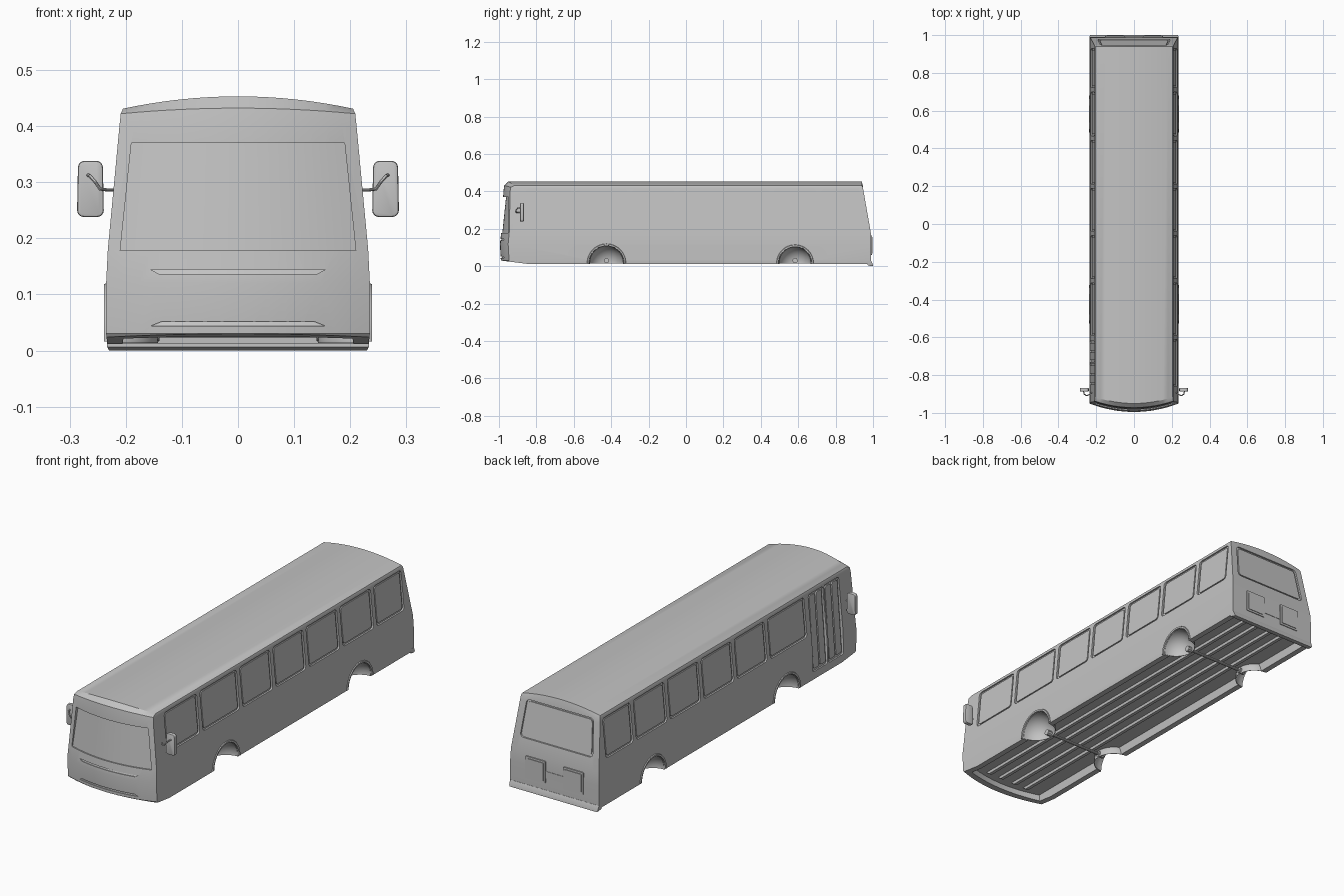
import bpy, bmesh, math
from mathutils import Matrix, Vector

cube = bpy.data.objects.get("Cube")
if cube:
    bpy.data.objects.remove(cube, do_unlink=True)

grey = bpy.data.materials.new("body_grey")
grey.use_nodes = True
COLOUR = (0.55, 0.55, 0.55, 1)
grey.diffuse_color = COLOUR
for node in grey.node_tree.nodes:
    if node.type == 'BSDF_PRINCIPLED':
        node.inputs["Base Color"].default_value = COLOUR

BOW = 0.8          # plan curvature of the front: y grows with BOW * x^2
made = []


def finish(name, bm):
    bmesh.ops.recalc_face_normals(bm, faces=bm.faces)
    mesh = bpy.data.meshes.new(name)
    bm.to_mesh(mesh)
    bm.free()
    mesh.materials.append(grey)
    ob = bpy.data.objects.new(name, mesh)
    bpy.context.scene.collection.objects.link(ob)
    made.append(ob)
    return ob


def slab(name, rows, bow_front=0, bow_back=0, cols=16):
    """Closed block from rows of (z, half width, front y, back y, crown)."""
    bm = bmesh.new()
    grids = []
    for end, bow in ((2, bow_front), (3, bow_back)):
        grid = []
        for row in rows:
            crown = row[4] if len(row) > 4 else 0
            line = []
            for i in range(cols + 1):
                u = 2 * i / cols - 1
                x = u * row[1]
                line.append(bm.verts.new((x, row[end] + bow * x * x, row[0] + crown * (1 - u * u))))
            grid.append(line)
        grids.append(grid)
        for a, b in zip(grid, grid[1:]):
            for i in range(cols):
                bm.faces.new((a[i], a[i + 1], b[i + 1], b[i]))
    front, back = grids
    for r in (0, -1):
        for i in range(cols):
            bm.faces.new((front[r][i], front[r][i + 1], back[r][i + 1], back[r][i]))
    for r in range(len(rows) - 1):
        for c in (0, -1):
            bm.faces.new((front[r][c], front[r + 1][c], back[r + 1][c], back[r][c]))
    return finish(name, bm)


def plate(name, a0, a1, b0, b1, radius, d0, d1, place, taper=0):
    """Rounded rectangle between two depths, set on a surface by place(a, b, depth)."""
    outline = []
    for k, (ca, cb) in enumerate(((a1 - radius, b1 - radius), (a0 + radius, b1 - radius),
                                  (a0 + radius, b0 + radius), (a1 - radius, b0 + radius))):
        for j in range(5):
            t = (k + j / 4) * math.pi / 2
            a, b = ca + radius * math.cos(t), cb + radius * math.sin(t)
            mid = (a0 + a1) / 2
            outline.append((mid + (a - mid) * (1 - taper * (b - b0) / (b1 - b0)), b))
    bm = bmesh.new()
    low, high = [[bm.verts.new(place(a, b, d)) for a, b in outline] for d in (d0, d1)]
    bm.faces.new(low)
    bm.faces.new(high)
    n = len(outline)
    for i in range(n):
        j = (i + 1) % n
        bm.faces.new((low[i], low[j], high[j], high[i]))
    return finish(name, bm)


def apply_modifiers(ob):
    bpy.context.view_layer.update()
    result = bpy.data.meshes.new_from_object(ob.evaluated_get(bpy.context.evaluated_depsgraph_get()))
    ob.modifiers.clear()
    ob.data = result


def cut(target, cutter):
    mod = target.modifiers.new("cut", 'BOOLEAN')
    mod.operation, mod.solver, mod.object = 'DIFFERENCE', 'EXACT', cutter
    apply_modifiers(target)
    made.remove(cutter)
    bpy.data.objects.remove(cutter, do_unlink=True)


def tube(name, points, radius):
    curve = bpy.data.curves.new(name, 'CURVE')
    curve.dimensions = '3D'
    curve.bevel_depth, curve.bevel_resolution, curve.use_fill_caps = radius, 3, True
    spline = curve.splines.new('POLY')
    spline.points.add(len(points) - 1)
    for p, co in zip(spline.points, points):
        p.co = (*co, 1)
    temp = bpy.data.objects.new(name, curve)
    bpy.context.scene.collection.objects.link(temp)
    bpy.context.view_layer.update()
    bm = bmesh.new()
    bm.from_mesh(temp.evaluated_get(bpy.context.evaluated_depsgraph_get()).to_mesh())
    bpy.data.objects.remove(temp, do_unlink=True)
    return finish(name, bm)


# Body shell
body = slab("body", [(.012, .233, -.975, .99), (.03, .235, -.99, .99), (.12, .235, -.995, .99),
                     (.18, .232, -.988, .988), (.40, .2113, -.976, .9494),
                     (.422, .209, -.972, .945, .01), (.431, .205, -.95, .94, .022)], BOW)
cut(body, slab("underside_cut", [(-.05, .215, -.96, .965), (.05, .2, -.95, .96)], BOW))
cut(body, slab("nose_cut", [(0, .3, -1.1, -.75), (.03, .3, -1.1, -.99)]))

# Windscreen recess and the two front slots
cut(body, slab("windscreen_cut", [(.178, .21, -1.1, -.982), (.37, .19, -1.1, -.962)], 0, BOW))
cut(body, slab("upper_slot_cut", [(.136, .14, -1.1, -.989), (.144, .155, -1.1, -.986)], 0, BOW))
cut(body, slab("lower_slot_cut", [(.044, .155, -1.1, -.986), (.052, .135, -1.1, -.98)], 0, BOW))


# Surface mappings
def side_wall(s):
    return lambda a, b, d: (s * (.232 - .094 * (b - .18) + d), a, b)


def door_plane(a, b, d):
    return (-(.235 - .0706 * (b - .06) + d), a, b)


def tail(a, b, d):
    return (a, .988 - .1755 * max(b - .18, 0) + d, b)


# Side windows: grooved recess with a pane inside
pillars = [-.87, -.6, -.3, -.05, .2, .455, .71, .94]
for s, label in ((1, "left"), (-1, "right")):
    for k, (y0, y1) in enumerate(zip(pillars, pillars[1:])):
        if s < 0 and k == 0:
            continue
        wall = side_wall(s)
        cut(body, plate("window_cut", y0 + .012, y1 - .012, .228, .414, .015, -.008, .05, wall))
        plate(f"{label}_window_{k}", y0 + .021, y1 - .021, .237, .405, .012, -.012, -.003, wall)

# Doors: two leaves with tall panes
for k, (y0, y1) in enumerate(((-.85, -.74), (-.73, -.62))):
    cut(body, plate("door_cut", y0, y1, .05, .412, .01, -.008, .05, door_plane))
    for h, mid in enumerate((y0 + .03, y1 - .03)):
        plate(f"door_{k}_pane_{h}", mid - .021, mid + .021, .062, .402, .01, -.012, -.002, door_plane)

# Rear window, rear boxes and rear lip
cut(body, plate("rear_window_cut", -.192, .192, .24, .412, .018, -.008, .06, tail, .08))
plate("rear_window", -.183, .183, .248, .404, .015, -.012, -.003, tail, .08)
for s in (-1, 1):
    plate("rear_box", s * .1 - .053, s * .1 + .053, .06, .165, .004, -.005, .006, tail)
    plate("rear_box_panel", s * .1 - .044, s * .1 + .044, .069, .156, .004, 0, .009, tail)
plate("rear_box_link", -.05, .05, .085, .118, .003, -.005, .004, tail)
slab("rear_lip", [(0, .23, .99, 1), (.006, .233, .97, 1), (.028, .235, .97, .991)])

# Wheel arches, wells and axles
AXLES = (("front", -.425, .105), ("rear", .583, .1))
for label, y, r in AXLES:
    for s in (1, -1):
        centre = Matrix.Translation((s * .234, y, .018))
        well = r - .011
        for name, size in (("well_cut", well), (f"{label}_wheel_well", well * .98)):
            bm = bmesh.new()
            bmesh.ops.create_uvsphere(bm, u_segments=32, v_segments=16, radius=size,
                                      matrix=centre)
            if name == "well_cut":
                cut(body, finish(name, bm))
                continue
            for co, normal in (((0, 0, .013), (0, 0, -1)), ((s * .232, 0, 0), (s, 0, 0))):
                bmesh.ops.bisect_plane(bm, geom=bm.verts[:] + bm.edges[:] + bm.faces[:],
                                       plane_co=co, plane_no=normal, clear_outer=True)
            shell = finish(name, bm)
            shell.modifiers.new("thickness", 'SOLIDIFY').thickness = .002
            apply_modifiers(shell)
        # Flared arch lip
        bm = bmesh.new()
        loops = []
        for i in range(25):
            t = math.pi * i / 24
            loops.append([bm.verts.new((s * x, y + q * math.cos(t), .016 + q * math.sin(t)))
                          for q, x in ((well, .22), (well, .238), (r - .003, .239), (r, .233), (r, .22))])
        for p, q in zip(loops, loops[1:]):
            for i in range(5):
                j = (i + 1) % 5
                bm.faces.new((p[i], p[j], q[j], q[i]))
        bm.faces.new(loops[0])
        bm.faces.new(loops[-1])
        finish(f"{label}_arch", bm)
        tube(f"{label}_hub", [(s * .14, y, .03), (s * .17, y, .03)], .014)
    tube(f"{label}_axle", [(-.16, y, .03), (.16, y, .03)], .007)

# Long rails under the floor
for x in (-.11, -.04, .04, .11):
    rail = slab("floor_rail", [(.038, .008, -.9, .95), (.055, .012, -.92, .955)], cols=1)
    rail.location.x = x

# Mirrors
for s, label in ((1, "left"), (-1, "right")):
    head = plate(f"{label}_mirror", .239, .287, .238, .338, .012, 0, .02,
                 lambda a, b, d: (s * a, -.887 + d, b), .08)
    bevel = head.modifiers.new("round", 'BEVEL')
    bevel.width, bevel.segments = .004, 2
    apply_modifiers(head)
    tube(f"{label}_mirror_arm", [(s * .215, -.885, .286), (s * .232, -.9, .286), (s * .246, -.908, .288),
                                 (s * .254, -.908, .3), (s * .264, -.9, .311), (s * .268, -.882, .313)], .003)

# Smooth shading with sharp edges kept
bpy.ops.object.select_all(action='DESELECT')
for ob in made:
    ob.select_set(True)
bpy.context.view_layer.objects.active = body
bpy.ops.object.shade_smooth_by_angle(angle=math.radians(28))
